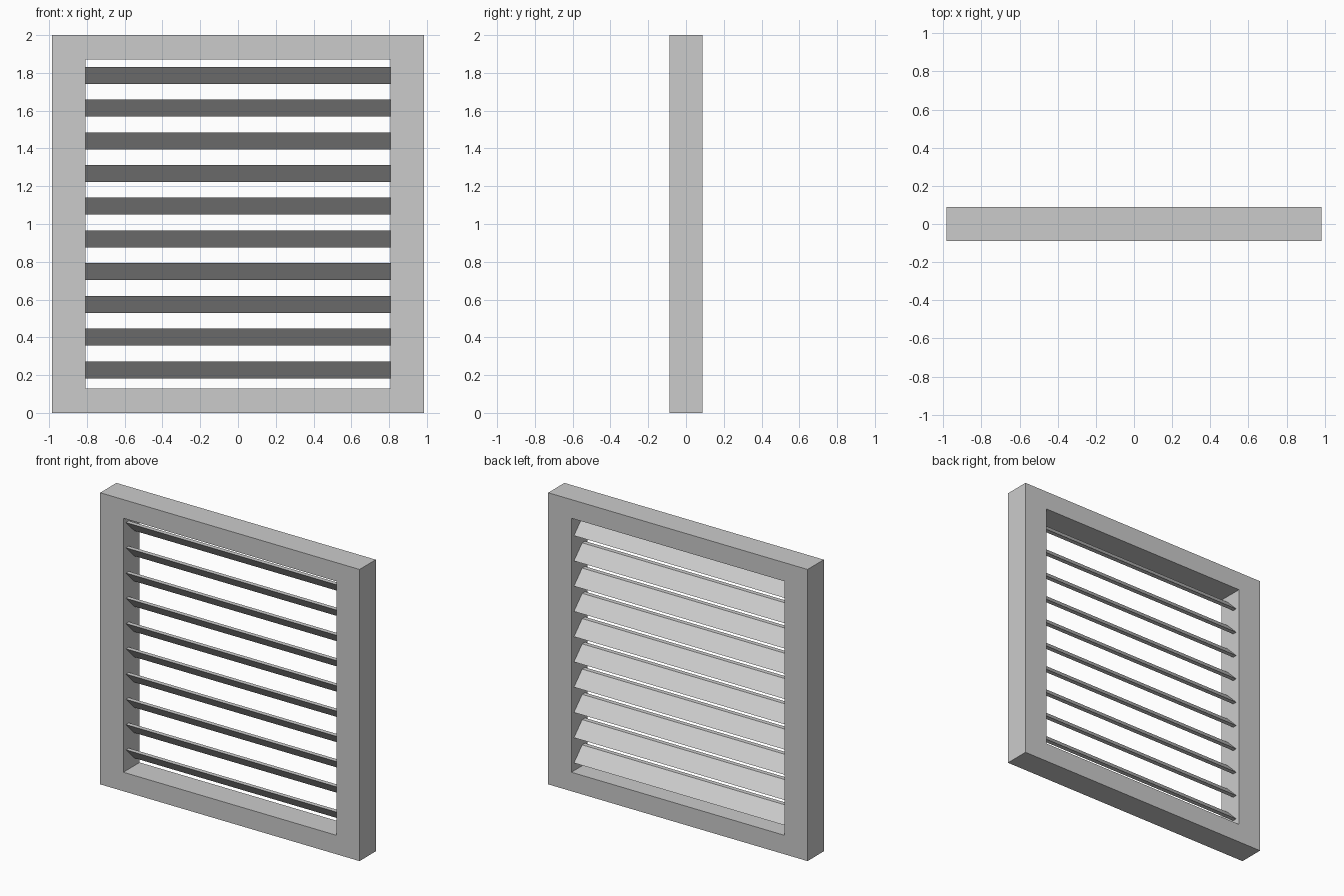
import bpy

if "Cube" in bpy.data.objects:
    bpy.data.objects.remove(bpy.data.objects["Cube"])

HALF_W, HALF_D, HEIGHT = 0.984, 0.088, 2.0
OPEN_X, OPEN_Z0, OPEN_Z1 = 0.808, 0.13, 1.872


def make_object(name, verts, faces):
    mesh = bpy.data.meshes.new(name)
    mesh.from_pydata(verts, [], faces)
    mesh.update()
    obj = bpy.data.objects.new(name, mesh)
    bpy.context.collection.objects.link(obj)
    return obj


def rectangle(x, z0, z1, y):
    return [(-x, y, z0), (x, y, z0), (x, y, z1), (-x, y, z1)]


# One-piece rectangular frame: outer and inner loops, front and back
verts = (rectangle(HALF_W, 0, HEIGHT, -HALF_D)
         + rectangle(OPEN_X, OPEN_Z0, OPEN_Z1, -HALF_D)
         + rectangle(HALF_W, 0, HEIGHT, HALF_D)
         + rectangle(OPEN_X, OPEN_Z0, OPEN_Z1, HALF_D))
faces = []
for i in range(4):
    j = (i + 1) % 4
    faces += [(i, j, 4 + j, 4 + i),
              (8 + j, 8 + i, 12 + i, 12 + j),
              (j, i, 8 + i, 8 + j),
              (4 + i, 4 + j, 12 + j, 12 + i)]
make_object("frame", verts, faces)


# Slats: slanted boards with level top and bottom edges, falling to the back
SLATS, Z_FIRST, Z_LAST = 10, 0.228, 1.787
LENGTH, HALF_H, REACH, EDGE = 0.812, 0.045, 0.06, 0.031
profile = [(-REACH, HALF_H), (REACH - EDGE, -HALF_H),
           (REACH, -HALF_H), (-REACH + EDGE, HALF_H)]
slat_faces = [(3, 2, 1, 0), (4, 5, 6, 7)]
slat_faces += [(i, (i + 1) % 4, 4 + (i + 1) % 4, 4 + i) for i in range(4)]
for n in range(SLATS):
    zc = Z_FIRST + (Z_LAST - Z_FIRST) * n / (SLATS - 1)
    slat = make_object(f"slat_{n + 1}",
                       [(x, y, z) for x in (-LENGTH, LENGTH) for y, z in profile],
                       slat_faces)
    slat.location.z = zc
